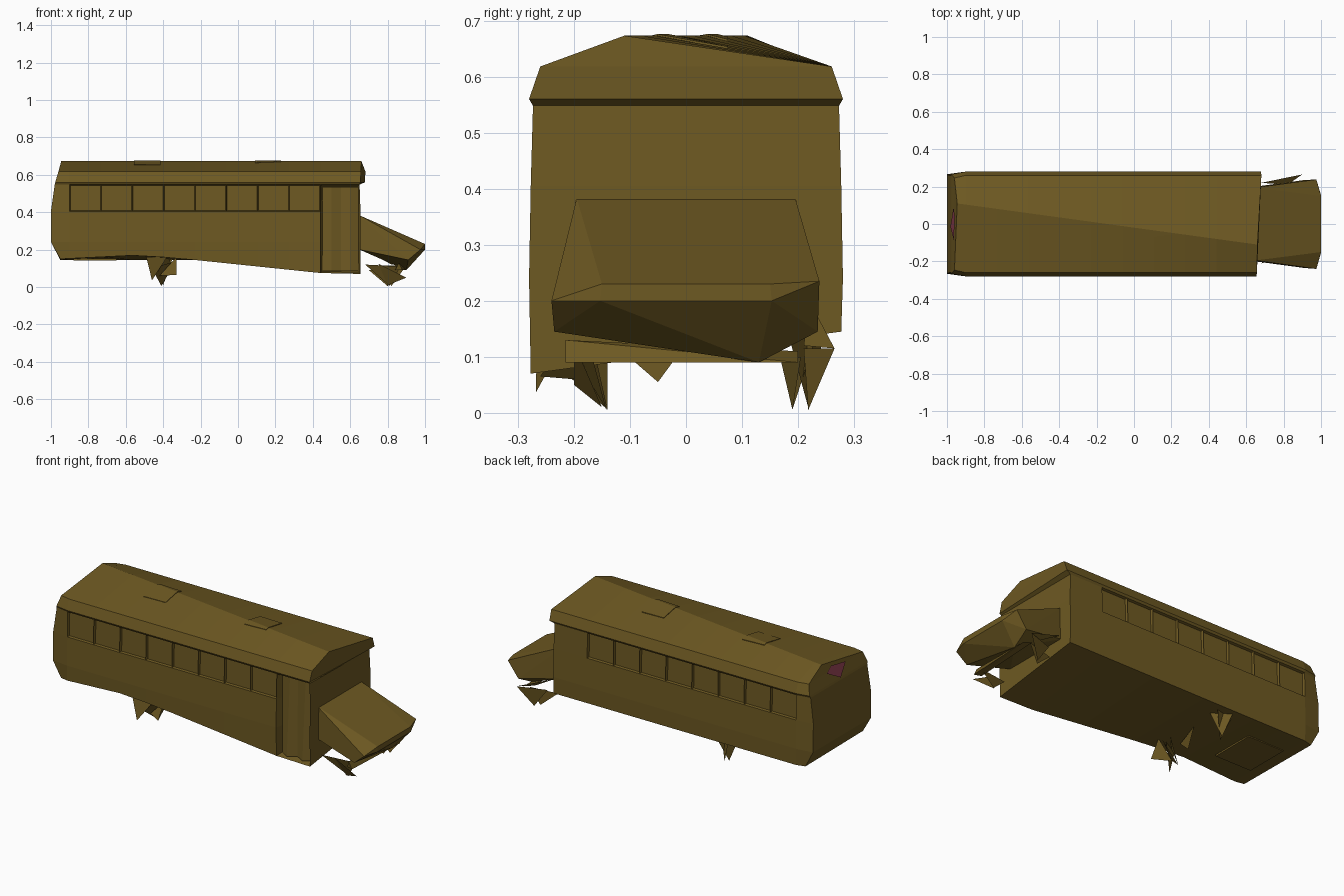
import bpy, bmesh

cube = bpy.data.objects.get("Cube")
if cube:
    bpy.data.objects.remove(cube)


def material(name, rgb):
    m = bpy.data.materials.new(name)
    m.use_nodes = True
    m.diffuse_color = (*rgb, 1)
    m.node_tree.nodes["Principled BSDF"].inputs["Base Color"].default_value = (*rgb, 1)
    return m


OLIVE = material("olive_brown", (0.155, 0.1, 0.016))
PINK = material("dull_pink", (0.26, 0.05, 0.08))


def finish(name, bm, mat=OLIVE):
    bmesh.ops.recalc_face_normals(bm, faces=bm.faces)
    mesh = bpy.data.meshes.new(name)
    bm.to_mesh(mesh)
    bm.free()
    mesh.materials.append(mat)
    ob = bpy.data.objects.new(name, mesh)
    bpy.context.collection.objects.link(ob)
    return ob


def hull(name, points):
    bm = bmesh.new()
    for p in points:
        bm.verts.new(p)
    out = bmesh.ops.convex_hull(bm, input=bm.verts)
    loose = list({v for v in out["geom_interior"] if isinstance(v, bmesh.types.BMVert)})
    bmesh.ops.delete(bm, geom=loose, context="VERTS")
    bmesh.ops.dissolve_limit(bm, angle_limit=0.02, verts=bm.verts, edges=bm.edges)
    return finish(name, bm)


def shards(name, triangles):
    bm = bmesh.new()
    for tri in triangles:
        bm.faces.new([bm.verts.new(p) for p in tri])
    return finish(name, bm)


def lerp_path(path, x):
    for (x0, z0), (x1, z1) in zip(path, path[1:]):
        if x <= x1:
            return z0 + (z1 - z0) * max(0, x - x0) / (x1 - x0)
    return path[-1][1]


# Body shell: rows are (half width, height, rear x, front x)
SILL = [(-0.95, 0.15), (-0.55, 0.17), (-0.33, 0.155), (0.44, 0.075), (0.66, 0.07)]
ROWS = [(0.277, 0, -0.95, 0.655), (0.28, 0.24, -1.0, 0.655), (0.277, 0.405, -1.0, 0.655),
        (0.273, 0.548, -0.98, 0.65), (0.28, 0.56, -0.977, 0.667),
        (0.26, 0.618, -0.96, 0.669)]
EAVE_Y, EAVE_Z = ROWS[-1][:2]
RIDGE_Z = 0.673
RIDGE = [(-0.945, 0.11), (0.66, -0.11)]
FIRST, PITCH = -0.9, 0.1675
stations = [None] + [FIRST + i * PITCH for i in range(9)] + [None]
last = len(stations) - 1
top = len(ROWS)


def roof_z(x, y):
    ridge = lerp_path(RIDGE, x)
    edge = EAVE_Y if y > ridge else -EAVE_Y
    return RIDGE_Z + (EAVE_Z - RIDGE_Z) * (y - ridge) / (edge - ridge)


bm = bmesh.new()
grid = {}
for s, x in enumerate(stations):
    for side in (-1, 1):
        for r, (y, z, rear, front) in enumerate(ROWS):
            px = x if x is not None else (rear if s == 0 else front)
            if s == last and r > 3:
                px += side * 0.012
            if r == 0:
                z = lerp_path(SILL, px) if side < 0 else 0.145
            w = y - (0.014 if s == 0 else 0)
            grid[s, side, r] = bm.verts.new((px, side * w, z))
    # The single ridge runs diagonally along the roof
    px = x if x is not None else RIDGE[0 if s == 0 else 1][0]
    peak = bm.verts.new((px, lerp_path(RIDGE, px), RIDGE_Z))
    grid[s, -1, top] = grid[s, 1, top] = peak

windows, door = [], []
for s in range(last):
    for side in (-1, 1):
        for r in range(top):
            f = bm.faces.new([grid[s, side, r], grid[s + 1, side, r],
                              grid[s + 1, side, r + 1], grid[s, side, r + 1]])
            if r == 2 and 0 < s < last - 1:
                windows.append(f)
            if side < 0 and r < 3 and s == last - 1:
                door.append(f)
    bm.faces.new([grid[s, -1, 0], grid[s + 1, -1, 0], grid[s + 1, 1, 0], grid[s, 1, 0]])
for s in (0, last):
    for r in range(top):
        bm.faces.new(list(dict.fromkeys([grid[s, -1, r], grid[s, 1, r],
                                         grid[s, 1, r + 1], grid[s, -1, r + 1]])))
bmesh.ops.recalc_face_normals(bm, faces=bm.faces)

# Recessed windows and doorway
bmesh.ops.inset_individual(bm, faces=windows, thickness=0.005, depth=-0.014)
bmesh.ops.inset_region(bm, faces=door, thickness=0.012, depth=-0.045)
finish("bus_body", bm)

# Folding door leaves
bm = bmesh.new()
fold = [(0.452, -0.24), (0.5, -0.268), (0.55, -0.24), (0.6, -0.268), (0.643, -0.24)]
low = [bm.verts.new((x, y, 0.085)) for x, y in fold]
high = [bm.verts.new((x, -0.238, 0.535)) for x, y in fold]
for i in range(len(fold) - 1):
    bm.faces.new([low[i], low[i + 1], high[i + 1], high[i]])
finish("folding_door", bm)

# Roof hatches lying on the roof slopes, and a floor panel
for i, x0 in enumerate((-0.555, 0.09)):
    hull(f"roof_hatch_{i + 1}",
         [(x, y, roof_z(x, y) + lift) for x in (x0, x0 + 0.14)
          for y in (-0.07, lerp_path(RIDGE, x), 0.075) for lift in (-0.003, 0.003)])
hull("floor_panel", [(x, y, z) for x in (-0.88, -0.65) for y in (-0.13, 0.13)
                     for z in (0.143, 0.152)])

# Small pink plate on the slanted rear panel
bm = bmesh.new()
bm.faces.new([bm.verts.new((-0.985 + (z - 0.55) * 0.285, y, z))
              for y, z in ((0.09, 0.62), (0.04, 0.645), (-0.085, 0.625), (-0.015, 0.562))])
finish("rear_plate", bm, PINK)

# Wedge-shaped hood with a skewed, undercut nose
hood = [(0.65, 0.195, 0.383), (0.65, 0.2, 0.2), (1.0, 0.15, 0.23),
        (1.0, 0.153, 0.2), (0.91, 0.235, 0.145)]
hull("hood", [(x, side * y, z) for x, y, z in hood for side in (-1, 1)]
     + [(0.975, 0.238, 0.235), (0.975, -0.24, 0.2), (0.9, 0.13, 0.09)])
hull("bumper", [(0.86, -0.215, 0.13), (0.88, -0.215, 0.09), (0.87, -0.15, 0.105),
                (0.9, 0.2, 0.09), (0.84, 0.2, 0.11), (0.84, -0.2, 0.09)])

# Jagged wheel remnants
shards("front_right_wheel", [
    [(0.68, -0.21, 0.12), (0.81, -0.142, 0.006), (0.87, -0.17, 0.11)],
    [(0.75, -0.2, 0.125), (0.8, -0.15, 0.01), (0.9, -0.2, 0.05)]])
shards("front_left_wheel", [
    [(0.7, 0.17, 0.09), (0.8, 0.19, 0.005), (0.86, 0.205, 0.1)],
    [(0.74, 0.21, 0.115), (0.82, 0.218, 0.005), (0.9, 0.265, 0.115)],
    [(0.68, 0.22, 0.2), (0.9, 0.265, 0.115), (0.82, 0.21, 0.12)]])
shards("rear_right_wheel", [
    [(-0.49, -0.265, 0.16), (-0.46, -0.268, 0.036), (-0.38, -0.2, 0.16)],
    [(-0.45, -0.24, 0.16), (-0.41, -0.14, 0.006), (-0.36, -0.14, 0.15)],
    [(-0.46, -0.25, 0.1), (-0.41, -0.14, 0.006), (-0.33, -0.17, 0.14)],
    [(-0.33, -0.26, 0.065), (-0.33, -0.2, 0.16), (-0.42, -0.2, 0.06)]])
shards("rear_left_wheel", [
    [(-0.48, 0.2, 0.16), (-0.41, 0.19, 0.006), (-0.35, 0.24, 0.16)],
    [(-0.45, 0.25, 0.16), (-0.4, 0.218, 0.01), (-0.35, 0.18, 0.15)]])
shards("rear_axle", [
    [(-0.44, -0.16, 0.15), (-0.4, -0.05, 0.055), (-0.38, 0.02, 0.15)]])
